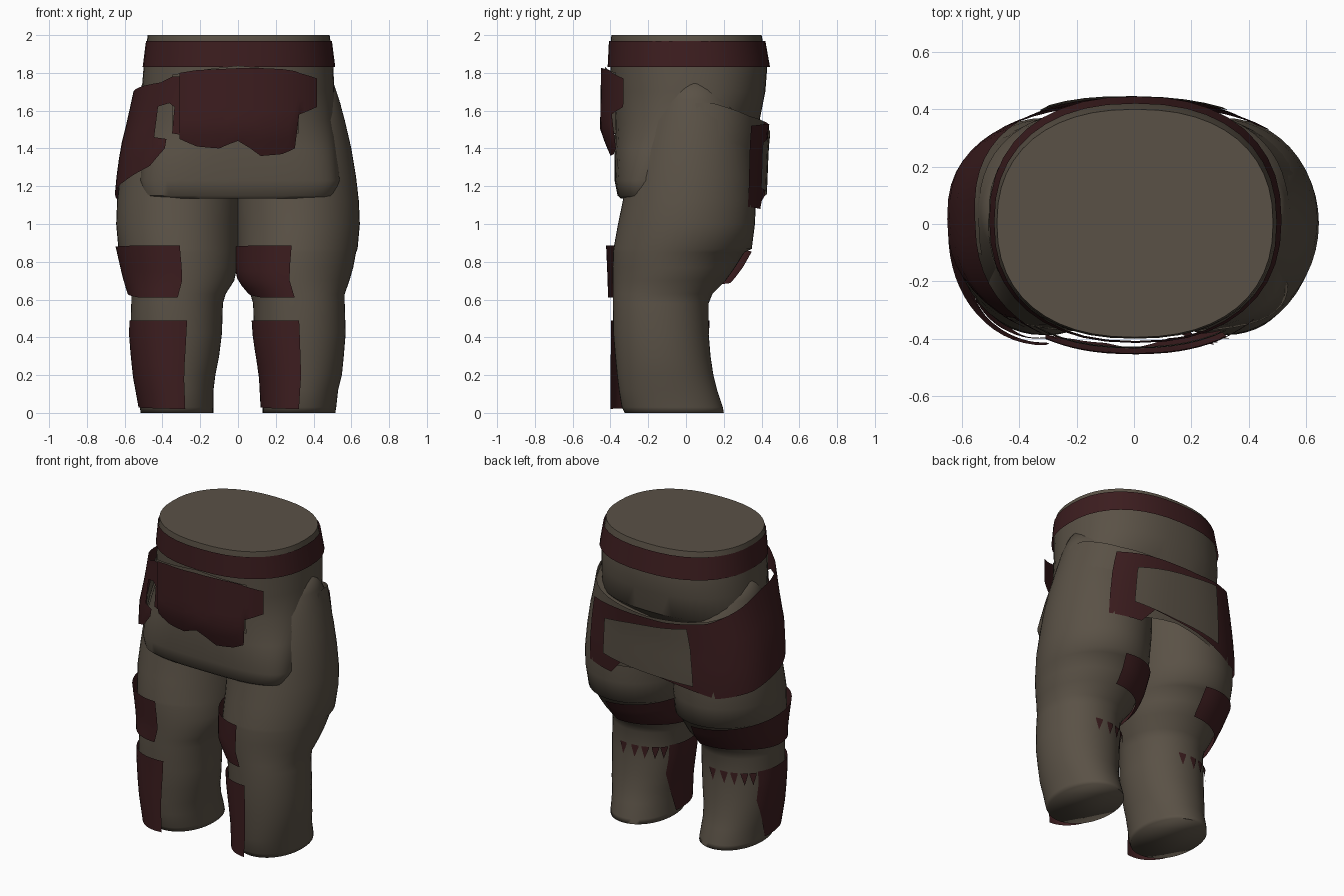
import bpy, math


def material(name, rgb):
    m = bpy.data.materials.new(name)
    m.diffuse_color = (*rgb, 1)
    return m


CLOTH = material("taupe cloth", (0.102, 0.083, 0.061))
RED = material("dark maroon", (0.045, 0.0122, 0.0135))


def lerp_row(rows, v):
    """Interpolate rows sorted by their first value."""
    if v <= rows[0][0]:
        return rows[0][1:]
    for a, b in zip(rows, rows[1:]):
        if v <= b[0]:
            f = (v - a[0]) / (b[0] - a[0])
            return [p + (q - p) * f for p, q in zip(a[1:], b[1:])]
    return rows[-1][1:]


def point(rings, z, deg, off=0.0):
    """Point on a rounded section; rings hold (z, x0, x1, y0, y1, squareness)."""
    x0, x1, y0, y1, e = lerp_row(rings, z)
    c, s = math.cos(math.radians(deg)), math.sin(math.radians(deg))
    x = (x0 + x1) / 2 + math.copysign(abs(c) ** (2 / e), c) * ((x1 - x0) / 2 + off)
    y = (y0 + y1) / 2 + math.copysign(abs(s) ** (2 / e), s) * ((y1 - y0) / 2 + off)
    return (x, y, z)


def make(name, verts, faces, mat, angle=40):
    me = bpy.data.meshes.new(name)
    me.from_pydata(verts, [], faces)
    me.materials.append(mat)
    ob = bpy.data.objects.new(name, me)
    bpy.context.collection.objects.link(ob)
    bpy.ops.object.select_all(action='DESELECT')
    bpy.context.view_layer.objects.active = ob
    ob.select_set(True)
    bpy.ops.object.shade_smooth_by_angle(angle=math.radians(angle))
    return ob


def loft(name, rings, mat, angle=40, n=48):
    """Closed body through all rings, capped at both ends."""
    verts = [point(rings, r[0], 360 * i / n) for r in rings for i in range(n)]
    faces = [(k * n + i, k * n + (i + 1) % n, (k + 1) * n + (i + 1) % n, (k + 1) * n + i)
             for k in range(len(rings) - 1) for i in range(n)]
    faces.append(tuple(reversed(range(n))))
    faces.append(tuple(range(len(verts) - n, len(verts))))
    return make(name, verts, faces, mat, angle)


def patch(name, rings, cols, mat, off=0.0, rows=6, step=6):
    """Sheet wrapped on a ring surface; cols hold (angle, z_low, z_high)."""
    angles = []
    for a, b in zip(cols, cols[1:]):
        k = max(1, round((b[0] - a[0]) / step))
        angles += [a[0] + (b[0] - a[0]) * i / k for i in range(k)]
    angles.append(cols[-1][0])
    verts = []
    for a in angles:
        lo, hi = lerp_row(cols, a)
        verts += [point(rings, lo + (hi - lo) * j / rows, a, off) for j in range(rows + 1)]
    m = rows + 1
    faces = [(i * m + j, (i + 1) * m + j, (i + 1) * m + j + 1, i * m + j + 1)
             for i in range(len(angles) - 1) for j in range(rows)]
    return make(name, verts, faces, mat)


def mirrored(rings):
    return [(z, -b, -a, f, r, e) for z, a, b, f, r, e in rings]


# Torso, whose lower front forms the squarish hanging flap
loft("torso", [
    (1.135, -0.48, 0.49, -0.345, 0.0, 3.2), (1.15, -0.50, 0.51, -0.362, 0.0, 3.2),
    (1.23, -0.52, 0.54, -0.378, 0.03, 3.2), (1.40, -0.515, 0.525, -0.378, 0.20, 2.8),
    (1.55, -0.51, 0.515, -0.378, 0.39, 2.4), (1.70, -0.51, 0.51, -0.39, 0.42, 2.3),
    (1.83, -0.50, 0.505, -0.40, 0.43, 2.3), (1.95, -0.485, 0.492, -0.40, 0.41, 2.3),
    (2.0, -0.478, 0.485, -0.395, 0.40, 2.3)], CLOTH)

# Legs: inner x, outer x, front y, back y by height
LEG = [
    (0.0, 0.13, 0.515, -0.325, 0.20, 2.1), (0.03, 0.13, 0.52, -0.34, 0.195, 2.1),
    (0.12, 0.13, 0.53, -0.355, 0.165, 2.1), (0.2, 0.12, 0.55, -0.365, 0.145, 2.1),
    (0.3, 0.10, 0.56, -0.375, 0.13, 2.1), (0.42, 0.085, 0.57, -0.385, 0.12, 2.1),
    (0.58, 0.08, 0.565, -0.387, 0.12, 2.1), (0.63, 0.065, 0.565, -0.387, 0.14, 2.1),
    (0.70, 0.02, 0.59, -0.388, 0.21, 2.0), (0.77, 0.005, 0.61, -0.388, 0.26, 2.0),
    (0.85, 0.0, 0.625, -0.386, 0.31, 2.0), (0.868, -0.005, 0.633, -0.384, 0.348, 2.0),
    (1.0, -0.005, 0.645, -0.36, 0.365, 2.0), (1.12, -0.01, 0.64, -0.335, 0.37, 2.0),
    (1.25, -0.01, 0.625, -0.315, 0.365, 2.0), (1.4, 0.0, 0.60, -0.28, 0.35, 2.0),
    (1.55, 0.03, 0.565, -0.23, 0.32, 2.0), (1.66, 0.06, 0.535, -0.18, 0.26, 2.0),
    (1.75, 0.08, 0.505, -0.12, 0.20, 2.0)]
loft("right_leg", LEG, CLOTH, 100)
loft("left_leg", mirrored(LEG), CLOTH, 100)

# Seat shell over the hips, open along a slanted rim
HIP = [
    (1.0, -0.65, 0.65, -0.36, 0.40, 2.4), (1.2, -0.642, 0.642, -0.38, 0.412, 2.45),
    (1.4, -0.615, 0.615, -0.41, 0.42, 2.45), (1.55, -0.578, 0.578, -0.42, 0.435, 2.4),
    (1.75, -0.535, 0.535, -0.43, 0.44, 2.4)]
patch("seat_shell", HIP, [
    (4, 1.18, 1.64), (15, 1.12, 1.64), (50, 1.08, 1.57), (90, 1.16, 1.53),
    (130, 1.08, 1.56), (180, 1.12, 1.65), (192, 1.14, 1.65)], CLOTH, -0.016)

# Large red panel from the back around the left hip
patch("hip_panel", HIP, [
    (48, 1.09, 1.52), (70, 1.08, 1.53), (78, 1.18, 1.53), (90, 1.16, 1.53),
    (100, 1.14, 1.53), (130, 1.07, 1.56), (160, 1.11, 1.64), (180, 1.16, 1.70),
    (205, 1.23, 1.73), (225, 1.30, 1.75), (227, 1.31, 1.46), (236, 1.40, 1.45)], RED, 0.008)
patch("hip_panel_strap", HIP, [(225, 1.62, 1.75), (234, 1.64, 1.78), (238, 1.62, 1.78),
                               (239, 1.48, 1.78), (246, 1.47, 1.79)], RED, 0.008)

# Back pocket
patch("back_pocket", HIP, [(65, 1.19, 1.43), (90, 1.16, 1.48), (115, 1.14, 1.52)], CLOTH, 0.018)

# Torn red panel on the front, over the top of the flap
FRONT = [
    (1.35, -0.55, 0.55, -0.40, 0.38, 2.3), (1.5, -0.55, 0.55, -0.455, 0.40, 2.3),
    (1.82, -0.55, 0.55, -0.45, 0.40, 2.3)]
patch("flap_top", FRONT, [(232, 1.48, 1.79), (270, 1.48, 1.838), (304, 1.48, 1.80)], CLOTH, -0.02)
patch("front_panel", FRONT, [
    (239, 1.45, 1.80), (250, 1.41, 1.815), (262, 1.40, 1.82), (270, 1.44, 1.825),
    (280, 1.36, 1.825), (292, 1.37, 1.82), (300, 1.40, 1.81), (303, 1.58, 1.80),
    (317, 1.62, 1.77)], RED, step=4)

# Belt
BELT = [(1.83, -0.505, 0.515, -0.415, 0.445, 2.3), (1.97, -0.487, 0.497, -0.408, 0.42, 2.3)]
patch("belt", BELT, [(0, 1.83, 1.97), (360, 1.83, 1.97)], RED, rows=2, step=9)

# Thigh and shin bands, each covering the half of its leg towards -x
THIGH = [
    (0.61, 0.075, 0.575, -0.41, 0.15, 2.1), (0.70, 0.0, 0.603, -0.412, 0.245, 2.05),
    (0.77, -0.012, 0.62, -0.415, 0.298, 2.05), (0.88, -0.016, 0.645, -0.42, 0.36, 2.05)]
SHIN = [
    (0.02, 0.12, 0.525, -0.40, 0.17, 2.15), (0.20, 0.11, 0.558, -0.40, 0.135, 2.15),
    (0.40, 0.078, 0.577, -0.397, 0.112, 2.15), (0.49, 0.072, 0.575, -0.397, 0.112, 2.15)]
SIDES = {"right": (THIGH, SHIN, 265, 270),
         "left": (mirrored(THIGH), mirrored(SHIN), 271, 281)}
for side, (thigh, shin, thigh_edge, shin_edge) in SIDES.items():
    patch(side + "_thigh_band", thigh,
          [(84, 0.69, 0.85), (130, 0.68, 0.865), (180, 0.63, 0.88), (220, 0.61, 0.885),
           (thigh_edge, 0.61, 0.885)], RED, 0.003)
    patch(side + "_shin_band", shin,
          [(145, 0.3, 0.49), (172, 0.03, 0.49), (shin_edge, 0.02, 0.49)], RED)
    # ragged teeth along the back edge
    for a in (76, 92, 106, 120, 132):
        patch(side + "_shin_tooth", shin,
              [(a, 0.48, 0.49), (a + 5, 0.41, 0.49), (a + 10, 0.48, 0.49)], RED, 0.012, rows=1)
